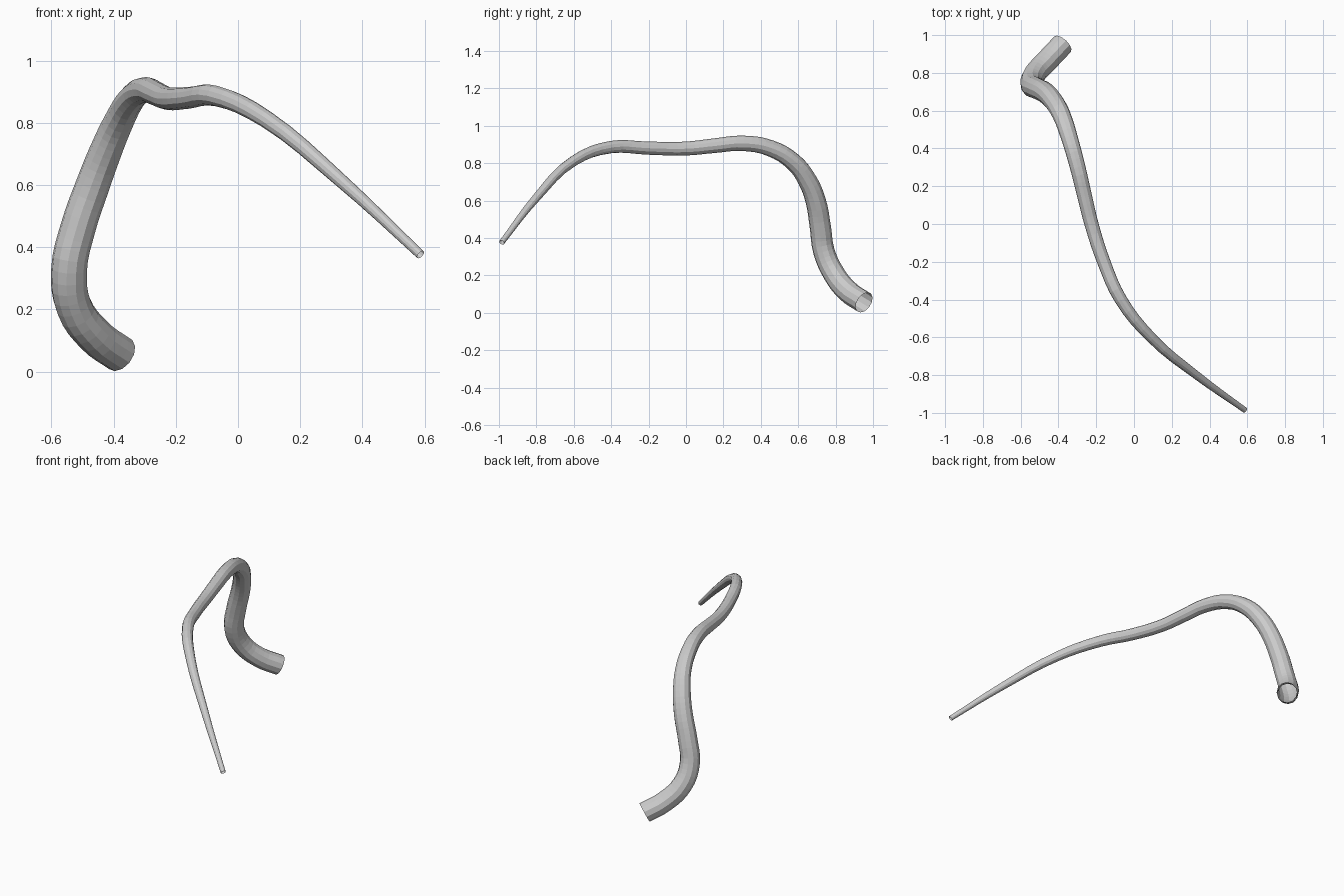
import bpy

if "Cube" in bpy.data.objects:
    bpy.data.objects.remove(bpy.data.objects["Cube"])

# Centre line (x, y, z) and tube radius, from thick end to thin tip
PATH = [
    (-0.378, 0.952, 0.055, 0.060),
    (-0.460, 0.865, 0.115, 0.060),
    (-0.528, 0.790, 0.210, 0.059),
    (-0.543, 0.737, 0.330, 0.058),
    (-0.515, 0.718, 0.460, 0.057),
    (-0.467, 0.693, 0.600, 0.055),
    (-0.425, 0.648, 0.710, 0.052),
    (-0.383, 0.575, 0.805, 0.048),
    (-0.340, 0.450, 0.880, 0.044),
    (-0.298, 0.300, 0.906, 0.041),
    (-0.262, 0.150, 0.893, 0.039),
    (-0.225, 0.000, 0.878, 0.037),
    (-0.160, -0.200, 0.880, 0.035),
    (-0.070, -0.400, 0.886, 0.033),
    (0.090, -0.600, 0.812, 0.028),
    (0.330, -0.800, 0.615, 0.022),
    (0.587, -0.985, 0.376, 0.015),
]

grey = bpy.data.materials.new("light grey")
grey.diffuse_color = (0.6, 0.6, 0.6, 1)
grey.use_nodes = True
grey.node_tree.nodes["Principled BSDF"].inputs["Base Color"].default_value = grey.diffuse_color

# Tapered open tube swept along the centre line
curve = bpy.data.curves.new("tapered_tube", 'CURVE')
curve.dimensions = '3D'
curve.resolution_u = 4
curve.bevel_depth = 1.0
curve.bevel_resolution = 4
curve.use_fill_caps = False
spline = curve.splines.new('BEZIER')
spline.bezier_points.add(len(PATH) - 1)
spline.radius_interpolation = 'CARDINAL'
spline.use_smooth = False
for p, (x, y, z, r) in zip(spline.bezier_points, PATH):
    p.co = (x, y, z)
    p.radius = r
    p.handle_left_type = p.handle_right_type = 'AUTO'

tube = bpy.data.objects.new("tapered_tube", curve)
bpy.context.collection.objects.link(tube)
curve.materials.append(grey)
bpy.context.view_layer.objects.active = tube
tube.select_set(True)
bpy.context.view_layer.update()
bpy.ops.object.convert(target='MESH')
